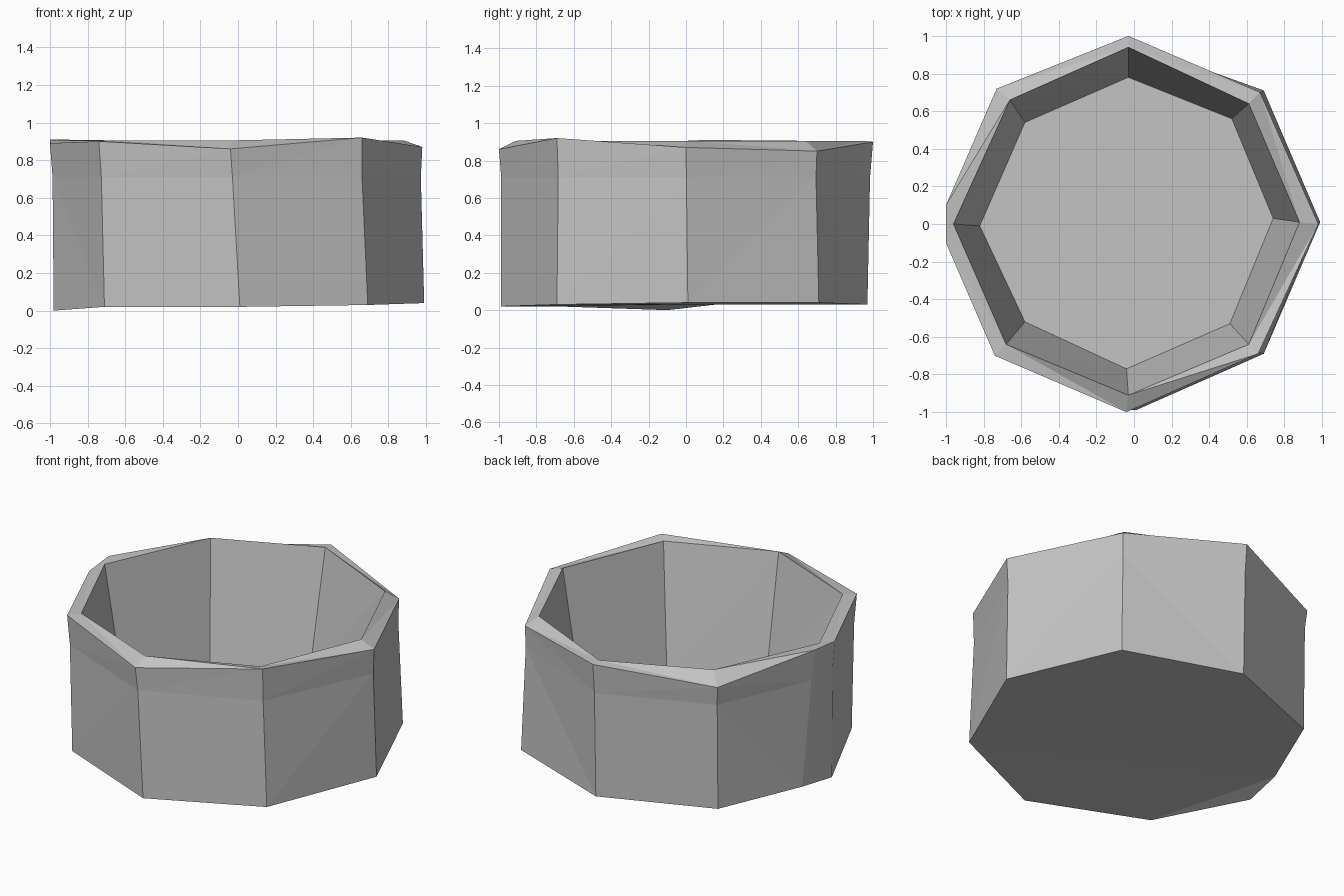
import bpy
import bmesh
from mathutils import Vector

# Remove the default cube only
default_cube = bpy.data.objects.get("Cube")
if default_cube:
    bpy.data.objects.remove(default_cube, do_unlink=True)

FLOOR_HEIGHT = 0.15
LIP_HEIGHT = 0.905
SHOULDER_HEIGHT = 0.71

# Corners run counter-clockwise from the front; the left corner is chipped in two
base_corners = [
    (0.01, -0.99, 0.02), (0.69, -0.69, 0.03), (0.99, 0.01, 0.04),
    (0.69, 0.71, 0.04), (-0.03, 0.97, 0.03), (-0.72, 0.7, 0.03),
    (-0.95, 0.16, 0.03), (-0.98, -0.1, 0), (-0.71, -0.69, 0.02),
]
rim_corners = [
    (-0.04, -1, 0.86), (0.66, -0.69, 0.92), (0.98, 0, 0.87),
    (0.67, 0.7, 0.85), (-0.03, 1, 0.9), (-0.73, 0.72, 0.83),
    (-1, 0.1, 0.91), (-1, -0.1, 0.89), (-0.74, -0.7, 0.9),
]
# The cavity has one corner fewer than the outside
lip_outline = [
    (-0.03, -0.91), (0.61, -0.64), (0.88, 0.01), (0.61, 0.64),
    (-0.03, 0.94), (-0.66, 0.66), (-0.96, 0), (-0.68, -0.64),
]
floor_outline = [
    (-0.04, -0.77), (0.51, -0.53), (0.74, 0.03), (0.52, 0.56),
    (-0.03, 0.78), (-0.58, 0.54), (-0.82, -0.01), (-0.58, -0.52),
]
CHIPPED_CORNER = 6


def add_ring(bm, points):
    return [bm.verts.new(point) for point in points]


def bridge(bm, lower, upper):
    """Join two rings with one face per side, skipping repeated corners."""
    count = len(lower)
    for i in range(count):
        j = (i + 1) % count
        corners = list(dict.fromkeys((lower[i], lower[j], upper[j], upper[i])))
        bm.faces.new(corners)


def shoulder_point(low, high):
    point = Vector(low).lerp(Vector(high), 0.8) * 0.99
    point.z = SHOULDER_HEIGHT
    return point


# Single flat colour
grey = bpy.data.materials.new("plain_grey")
colour = (0.55, 0.55, 0.55, 1)
grey.diffuse_color = colour
grey.use_nodes = True
grey.node_tree.nodes["Principled BSDF"].inputs["Base Color"].default_value = colour

# Vessel: outer wall, sloping rim and tapered cavity
bm = bmesh.new()
base = add_ring(bm, base_corners)
shoulder = add_ring(bm, map(shoulder_point, base_corners, rim_corners))
rim = add_ring(bm, rim_corners)
lip = add_ring(bm, [(x, y, LIP_HEIGHT) for x, y in lip_outline])
cavity_floor = add_ring(bm, [(x, y, FLOOR_HEIGHT) for x, y in floor_outline])

bridge(bm, base, shoulder)
bridge(bm, shoulder, rim)
# Repeat the left lip corner so that it meets both chipped corners
bridge(bm, rim, lip[:CHIPPED_CORNER + 1] + lip[CHIPPED_CORNER:])
bridge(bm, lip, cavity_floor)
bm.faces.new(cavity_floor)
bm.faces.new(reversed(base))

# Uneven corners make the sides slightly bent, so split them cleanly
bmesh.ops.triangulate(bm, faces=bm.faces[:])
bmesh.ops.recalc_face_normals(bm, faces=bm.faces[:])

mesh = bpy.data.meshes.new("octagonal_bowl")
bm.to_mesh(mesh)
bm.free()
mesh.materials.append(grey)
bowl = bpy.data.objects.new("octagonal_bowl", mesh)
bpy.context.collection.objects.link(bowl)
